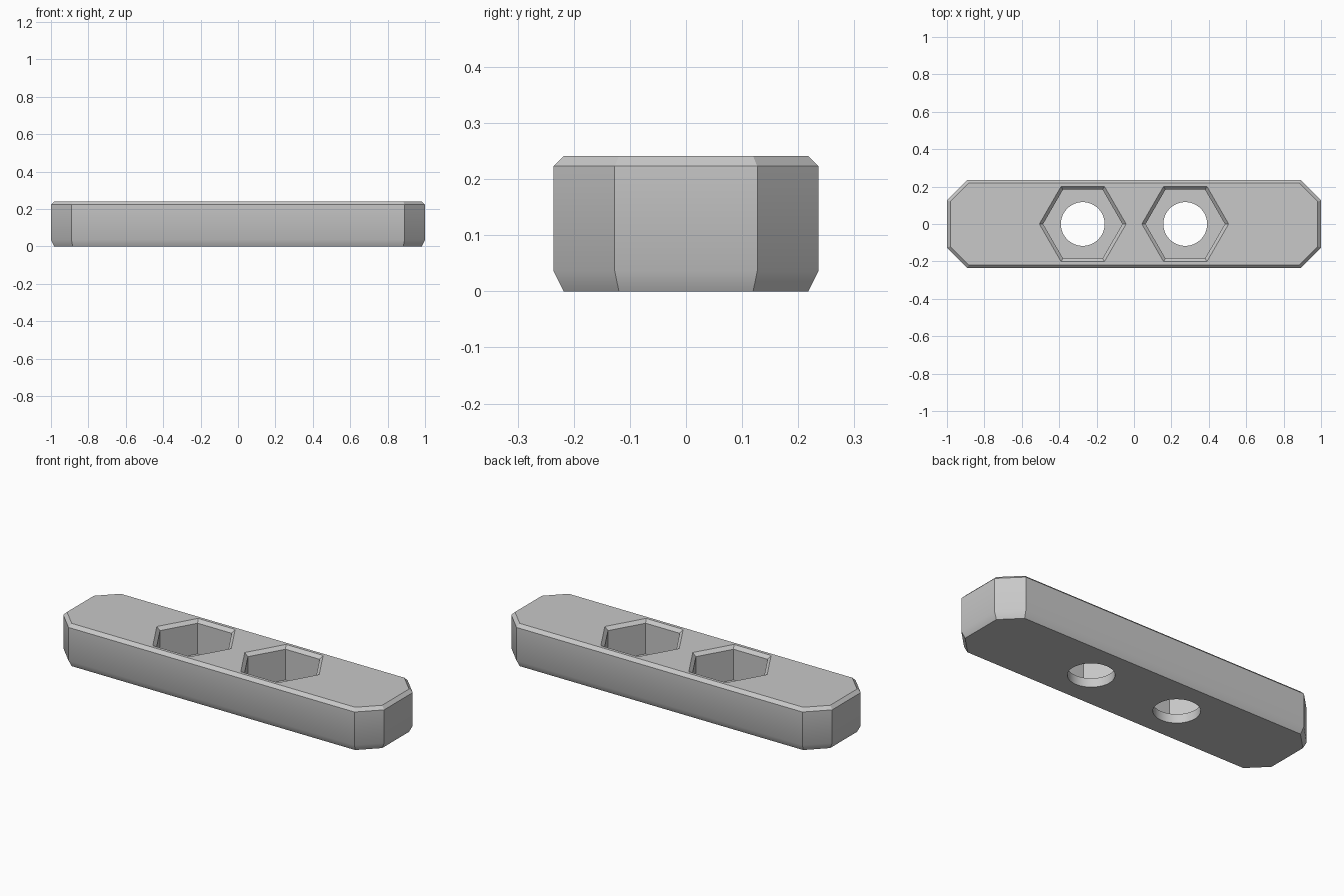
import bpy, bmesh
from math import cos, sin, pi, radians, tan

cube = bpy.data.objects.get("Cube")
if cube:
    bpy.data.objects.remove(cube, do_unlink=True)

HEIGHT, HALF_LEN, HALF_WID = 0.241, 1.0, 0.236
CUT = 0.109          # corner cut of the outline
CHAMFER = 0.018
FLOOR = 0.05         # floor height of the hexagonal pockets

grey = bpy.data.materials.new("light_grey")
grey.use_nodes = True
colour = (0.58, 0.58, 0.58, 1)
grey.diffuse_color = colour
grey.node_tree.nodes["Principled BSDF"].inputs["Base Color"].default_value = colour


def loft(name, rings):
    """Capped solid through a stack of (z, outline) rings."""
    bm = bmesh.new()
    loops = [[bm.verts.new((x, y, z)) for x, y in pts] for z, pts in rings]
    n = len(loops[0])
    for low, high in zip(loops, loops[1:]):
        for i in range(n):
            j = (i + 1) % n
            bm.faces.new((low[i], low[j], high[j], high[i]))
    bm.faces.new(loops[0][::-1])
    bm.faces.new(loops[-1])
    bmesh.ops.recalc_face_normals(bm, faces=bm.faces)
    mesh = bpy.data.meshes.new(name)
    bm.to_mesh(mesh)
    bm.free()
    obj = bpy.data.objects.new(name, mesh)
    mesh.materials.append(grey)
    bpy.context.collection.objects.link(obj)
    return obj


def outline(inset):
    """Rectangle with cut corners, offset inwards."""
    x, y = HALF_LEN - inset, HALF_WID - inset
    c = CUT - inset * (1 - tan(pi / 8))
    return [(x, c - y), (x, y - c), (x - c, y), (c - x, y),
            (-x, y - c), (-x, c - y), (c - x, -y), (x - c, -y)]


def polygon(cx, radius, sides):
    return [(cx + radius * cos(2 * pi * i / sides), radius * sin(2 * pi * i / sides))
            for i in range(sides)]


# Bar with chamfered top and bottom rims
bar = loft("bar", [(0, outline(CHAMFER)), (0.036, outline(0)),
                   (HEIGHT - CHAMFER, outline(0)), (HEIGHT, outline(CHAMFER))])

# Hexagonal nut pockets with bevelled mouths, and round bolt holes
cutters = []
for cx in (-0.274, 0.274):
    cutters.append(loft("pocket_cutter", [
        (FLOOR, polygon(cx, 0.212, 6)),
        (HEIGHT - CHAMFER, polygon(cx, 0.212, 6)),
        (HEIGHT + CHAMFER, polygon(cx, 0.252, 6))]))
    cutters.append(loft("bolt_hole_cutter", [
        (-0.1, polygon(cx, 0.117, 48)), (FLOOR + 0.05, polygon(cx, 0.117, 48))]))

bpy.context.view_layer.objects.active = bar
bar.select_set(True)
for cutter in cutters:
    cutter.hide_render = True
    mod = bar.modifiers.new("cut", 'BOOLEAN')
    mod.operation, mod.solver, mod.object = 'DIFFERENCE', 'EXACT', cutter
    bpy.ops.object.modifier_apply(modifier=mod.name)
for cutter in cutters:
    bpy.data.objects.remove(cutter, do_unlink=True)

# Soft lower rim and holes, crisp corners
bpy.ops.object.shade_smooth_by_angle(angle=radians(30))
